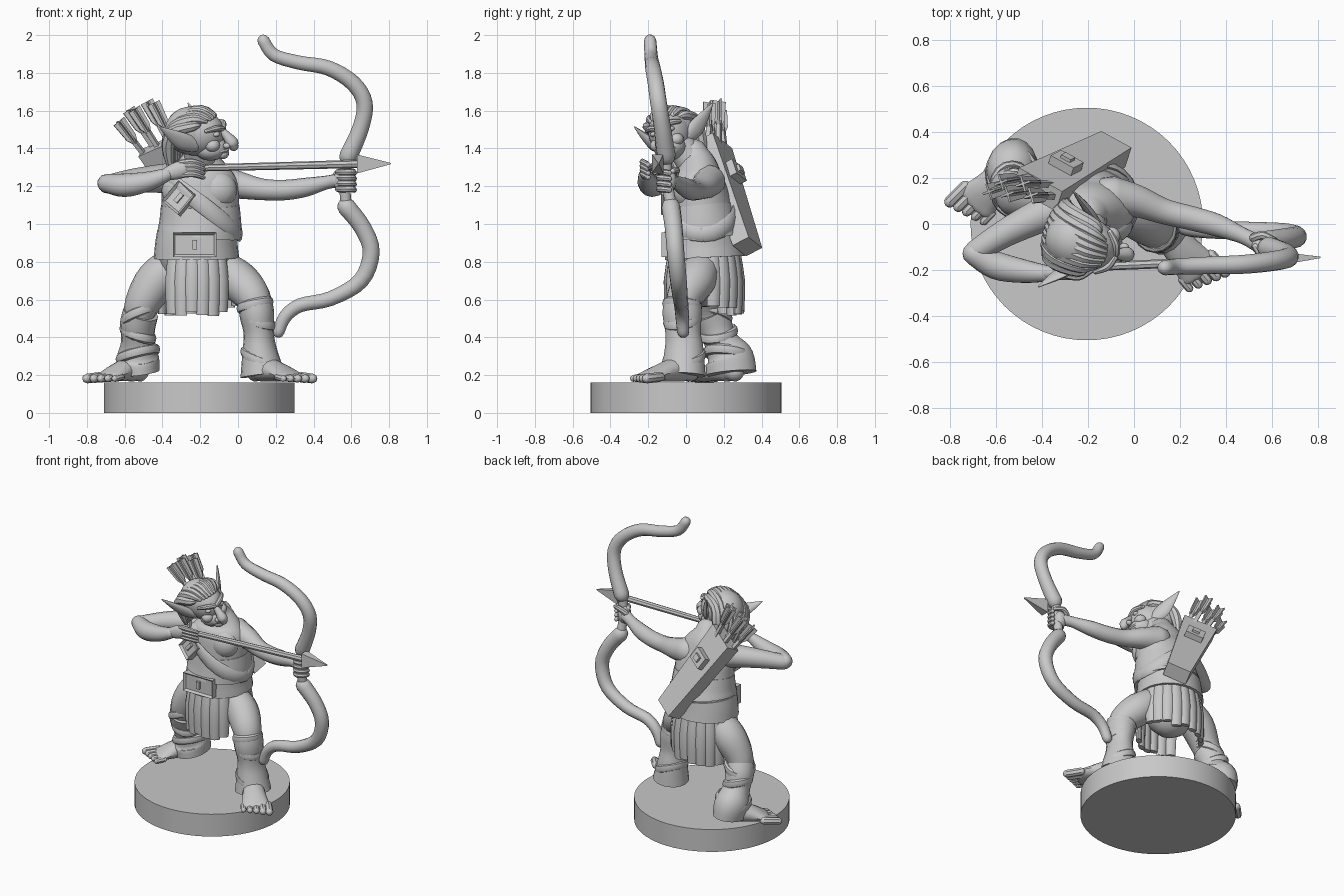
import bpy, bmesh, math, random
from mathutils import Vector, Matrix

random.seed(4)
if "Cube" in bpy.data.objects:
    bpy.data.objects.remove(bpy.data.objects["Cube"], do_unlink=True)

grey = bpy.data.materials.new("plain_grey")
grey.use_nodes = True
grey.diffuse_color = (.58, .58, .58, 1)
grey.node_tree.nodes["Principled BSDF"].inputs["Base Color"].default_value = (.58, .58, .58, 1)
parts = []


def finish(name, bm, M=None):
    """Turn a bmesh into a named, coloured object."""
    if M is not None:
        bm.transform(M)
    bmesh.ops.recalc_face_normals(bm, faces=bm.faces)
    mesh = bpy.data.meshes.new(name)
    bm.to_mesh(mesh)
    bm.free()
    mesh.materials.append(grey)
    obj = bpy.data.objects.new(name, mesh)
    bpy.context.collection.objects.link(obj)
    parts.append(obj)
    return obj


def spline(rows, steps):
    """Smooth a list of number rows with a Catmull-Rom spline."""
    out = []
    for i in range(len(rows) - 1):
        p, q, r, s = (rows[max(0, min(len(rows) - 1, i + k))] for k in (-1, 0, 1, 2))
        for k in range(steps):
            t = k / steps
            out.append([b + .5 * t * (c - a + t * (2*a - 5*b + 4*c - d + t * (3*(b - c) + d - a)))
                        for a, b, c, d in zip(p, q, r, s)])
    return out + [list(rows[-1])]


def loft(name, stations, side=(1, 0, 0), n=14, steps=4, round_ends=True, M=None):
    """Skin elliptical rings (x, y, z, radius along side, other radius) along a path."""
    rows = spline([s if len(s) == 5 else (*s, s[3]) for s in stations], steps)
    pts = [Vector(r[:3]) for r in rows]
    rings = []
    for i, r in enumerate(rows):
        t = (pts[min(i + 1, len(pts) - 1)] - pts[max(i - 1, 0)]).normalized()
        s = side(pts[i]) if callable(side) else Vector(side)
        a = (s - t * s.dot(t)).normalized()
        rings.append((pts[i], a, t.cross(a), t, max(r[3], .002), max(r[4], .002)))
    if round_ends:
        def dome(ring, sign):
            p, a, b, t, ra, rb = ring
            out = []
            for angle in (.6, 1.1, 1.45):
                c, d = math.cos(angle), math.sin(angle) * min(ra, rb) * sign
                out.append((p + t * d, a, b, t, ra * c, rb * c))
            return out
        rings = dome(rings[0], -1)[::-1] + rings + dome(rings[-1], 1)
    bm = bmesh.new()
    phase, grow = (math.pi / 4, math.sqrt(2)) if n == 4 else (0, 1)
    loops = []
    for p, a, b, t, ra, rb in rings:
        angles = [phase + math.tau * k / n for k in range(n)]
        loops.append([bm.verts.new(p + grow * (a * ra * math.cos(u) + b * rb * math.sin(u))) for u in angles])
    for lo, hi in zip(loops, loops[1:]):
        for k in range(n):
            bm.faces.new((lo[k], lo[k - 1], hi[k - 1], hi[k]))
    bm.faces.new(loops[0])
    bm.faces.new(loops[-1])
    return finish(name, bm, M)


def slab(name, stations, side=(1, 0, 0), M=None):
    """Straight square-edged bar."""
    return loft(name, stations, side, n=4, steps=1, round_ends=False, M=M)


def ball(name, centre, size, M=None):
    bm = bmesh.new()
    bmesh.ops.create_uvsphere(bm, u_segments=20, v_segments=14, radius=1)
    bm.transform(Matrix.LocRotScale(Vector(centre), None, Vector(size)))
    return finish(name, bm, M)


def buckle(name, w, h, M):
    """Plate with a sunken middle, facing -y."""
    bm = bmesh.new()
    bmesh.ops.create_cube(bm, size=1)
    bm.transform(Matrix.Diagonal((w, .05, h, 1)))
    front = min(bm.faces, key=lambda f: f.calc_center_median().y)
    bmesh.ops.inset_region(bm, faces=[front], thickness=.018)
    bmesh.ops.translate(bm, verts=front.verts, vec=(0, .015, 0))
    finish(name, bm, M)
    slab(name + "_prong", [(0, -.014, -h * .2, .012), (0, -.014, h * .2, .012)], M=M)


# Base disc
bm = bmesh.new()
bmesh.ops.create_cone(bm, cap_ends=True, segments=64, radius1=.505, radius2=.505, depth=.16)
finish("base_disc", bm, Matrix.Translation((-.205, 0, .08)))

# Torso, tunic hem and belt
torso = [(-.21, .1, .7, .16, .14), (-.22, .1, .8, .2, .185), (-.22, .095, .88, .21, .195),
         (-.21, .09, .97, .205, .185), (-.2, .075, 1.1, .205, .168), (-.2, .06, 1.22, .2, .145),
         (-.2, .06, 1.3, .15, .11), (-.2, .04, 1.37, .08, .08)]
loft("torso", torso, n=28)


def around(u, z, out=0):
    """Point on the torso surface at angle u and height z."""
    lo, hi = next((a, b) for a, b in zip(torso, torso[1:]) if z <= b[2])
    f = (z - lo[2]) / (hi[2] - lo[2])
    x, y, _, rx, ry = (a + (b - a) * f for a, b in zip(lo, hi))
    return Vector((x + (rx + out) * math.cos(u), y + (ry + out) * math.sin(u), z))


def outward(p):
    return Vector((p.x + .2, p.y - .07, 0))


loft("tunic_hem", [(-.205, .09, .945, .222, .21), (-.2, .085, 1.0, .218, .195), (-.2, .075, 1.1, .208, .171)],
     n=28, round_ends=False)
loft("belt", [(-.22, .1, .82, .226, .212), (-.22, .097, .88, .22, .206), (-.215, .095, .95, .213, .2)],
     n=28, round_ends=False)
buckle("belt_buckle", .23, .13, Matrix.Translation((-.23, -.105, .89)))

# Chest muscles under the tunic
for x in (-.3, -.11):
    ball("chest_muscle", (x, -.005, 1.18), (.105, .08, .1))

# Chest strap running round the torso
strap = []
for k in range(25):
    u = math.tau * k / 24
    strap.append((*around(u, 1.11 - .16 * math.cos(u), .015), .016, .045))
loft("chest_strap", strap, outward, n=8, steps=1)
buckle("strap_buckle", .12, .14, Matrix.Translation((-.31, -.09, 1.135)) @ Matrix.Rotation(.7, 4, "Y")
       @ Matrix.Rotation(-.3, 4, "Z"))

# Ragged skirt strips, front and back
for start, end, count in ((-2.25, -.85, 6), (.25, 2.9, 10)):
    for k in range(count):
        u = start + (end - start) * k / (count - 1)
        top, drop = around(u, .84, -.01), random.uniform(.51, .57)
        out = Vector((math.cos(u), math.sin(u), 0))
        low = top + out * .015
        loft("skirt_strip", [(*top, .015, .035), (low.x, low.y, .7, .022, .042), (low.x, low.y, drop, .018, .034)],
             out, n=8, steps=2, round_ends=False)

# Legs and leggings
loft("right_leg", [(-.33, .12, .79, .1), (-.43, .125, .7, .112), (-.51, .12, .57, .092),
                   (-.53, .15, .45, .07), (-.56, .22, .22, .05)])
loft("left_leg", [(-.1, .09, .78, .09), (0, .05, .7, .108), (.08, -.01, .61, .094),
                  (.1, -.02, .5, .075), (.12, 0, .22, .05)])
loft("right_legging", [(-.515, .125, .53, .095), (-.53, .15, .47, .095), (-.53, .175, .4, .088),
                       (-.53, .2, .35, .095, .1), (-.53, .23, .29, .112, .13), (-.52, .24, .21, .105, .135)],
     n=18, round_ends=False)
loft("left_legging", [(.09, -.02, .59, .09, .1), (.1, -.02, .52, .092, .105), (.11, -.015, .42, .08, .095),
                      (.115, -.01, .33, .092, .105), (.13, -.015, .2, .118, .12)], n=18, round_ends=False)
for name, x, y, z, r, tilt in (("right", -.52, .135, .52, .085, .04), ("right", -.53, .17, .42, .08, -.03),
                               ("right", -.53, .22, .31, .1, .03), ("left", .09, -.02, .57, .08, .02),
                               ("left", .105, -.02, .49, .076, -.03), ("left", .12, -.01, .29, .09, -.04)):
    fold = []
    for k in range(17):
        u = math.tau * k / 16
        fold.append((x + r * math.cos(u), y + r * 1.1 * math.sin(u), z + tilt * math.cos(u + .5), .028, .018))
    loft(name + "_legging_fold", fold, (0, 0, 1), n=8, steps=1)

# Bare feet with five toes
for name, ankle, tip, big in (("right", (-.56, .22), (-.69, .09), 1), ("left", (.13, -.02), (.285, -.205), -1)):
    a, b = Vector((*ankle, 0)), Vector((*tip, 0))
    d = (b - a).normalized()
    across = Vector((-d.y, d.x, 0))
    heel, mid = a - d * .05, a.lerp(b, .55)
    loft(name + "_foot", [(heel.x, heel.y, .22, .055, .055), (a.x, a.y, .235, .065, .07),
                          (mid.x, mid.y, .215, .078, .05), (b.x, b.y, .19, .095, .026)], across)
    for k in range(5):
        root = b + across * (k - 2) * .041 * big - d * .02
        end = root + d * (.092 - .011 * k)
        r = .026 - .002 * k
        loft(name + "_toe", [(root.x, root.y, .19, r), (end.x, end.y, .182, r)], across, n=8, steps=2)

# Arms
loft("left_arm", [(-.1, .12, 1.225, .09), (.01, .1, 1.205, .072), (.13, .055, 1.183, .057), (.25, .025, 1.18, .054),
                  (.36, -.005, 1.195, .05), (.47, -.05, 1.22, .036), (.53, -.08, 1.23, .038)], (0, 0, 1))
loft("right_upper_arm", [(-.3, .08, 1.24, .09), (-.42, .03, 1.24, .075), (-.56, -.04, 1.23, .062),
                         (-.69, -.12, 1.21, .05)], (0, 0, 1))
loft("right_forearm", [(-.695, -.13, 1.215, .05), (-.6, -.18, 1.205, .062), (-.48, -.205, 1.225, .052),
                       (-.38, -.215, 1.26, .036)], (0, 0, 1))

# Hands gripping bow and arrow
ball("left_palm", (.55, -.09, 1.23), (.045, .04, .06))
for k in range(4):
    z = 1.185 + .03 * k
    loft("left_finger", [(.53, -.1, z, .017), (.56, -.14, z, .017), (.605, -.13, z, .017),
                         (.615, -.09, z - .005, .015)], (0, 0, 1), n=8)
loft("left_thumb", [(.52, -.06, 1.26, .02), (.56, -.05, 1.285, .018), (.61, -.07, 1.28, .014)], (0, 0, 1), n=8)
loft("right_palm", [(-.39, -.21, 1.26, .032), (-.33, -.215, 1.28, .045, .03), (-.28, -.215, 1.295, .045, .028)],
     (0, 0, 1))
for k in range(4):
    z = 1.325 - .022 * k
    loft("right_finger", [(-.3, -.22, z, .016), (-.24, -.23, z + .005, .016), (-.185, -.2, z - .012, .013)],
         (0, 0, 1), n=8)

# Neck and head, turned towards the bow and tilted
H = (Matrix.Translation((-.205, -.08, 1.465)) @ Matrix.Rotation(math.radians(70), 4, "Z")
     @ Matrix.Rotation(math.radians(-16), 4, "Y"))
loft("neck", [(-.2, .05, 1.3, .085), (-.2, -.03, 1.42, .08)])
ball("skull", (0, .01, .02), (.115, .148, .125), H)
ball("jaw", (0, -.06, -.065), (.085, .09, .065), H)
ball("chin", (0, -.125, -.095), (.04, .03, .03), H)
loft("nose", [(0, -.125, .035, .018), (0, -.152, .005, .024), (0, -.18, -.035, .034), (0, -.188, -.055, .026)],
     n=10, M=H)
for name, sign in (("left", 1), ("right", -1)):
    ball(name + "_eye", (sign * .05, -.113, .025), (.02, .022, .014), H)
    ball(name + "_cheek", (sign * .055, -.09, -.035), (.04, .04, .035), H)
    ball(name + "_nostril", (sign * .026, -.16, -.045), (.018, .02, .016), H)
    loft(name + "_brow", [(sign * .01, -.135, .045, .016), (sign * .055, -.12, .058, .017),
                          (sign * .095, -.08, .055, .012)], (0, 0, 1), n=8, M=H)
    loft(name + "_ear", [(sign * .09, -.01, -.03, .036, .02), (sign * .135, .035, .005, .05, .02),
                         (sign * .18, .08, .055, .034, .014), (sign * .228, .13, .115, .004)],
         (0, -.5, 1), n=10, M=H)
loft("upper_lip", [(-.045, -.125, -.075, .01), (0, -.148, -.075, .013), (.045, -.125, -.075, .01)],
     (0, 0, 1), n=8, M=H)

# Swept-back hair
ball("hair_cap", (0, .045, .03), (.128, .138, .128), H)
for k in range(9):
    s = (k - 4) / 4
    w = math.sqrt(1 - .85 * s * s)
    loft("hair_lock", [(s * .085, -.09 * w, .07 + .04 * w, .014), (s * .11, -.01, .05 + .09 * w, .026),
                       (s * .12, .1, .03 + .065 * w, .032), (s * .11, .125 + .04 * w, -.03, .034),
                       (s * .1, .13 + .03 * w, -.12 - random.uniform(0, .04), .016)], n=8, steps=3, M=H)

# Bow limbs and handle
loft("bow_upper_limb", [(.135, -.19, 1.97, .033), (.19, -.185, 1.895, .035), (.32, -.18, 1.855, .038),
                        (.48, -.175, 1.825, .041), (.61, -.16, 1.745, .043), (.67, -.145, 1.64, .044),
                        (.65, -.125, 1.51, .045), (.585, -.105, 1.36, .05)], (0, 1, 0))
loft("bow_lower_limb", [(.575, -.08, 1.09, .05), (.66, -.065, .98, .047), (.705, -.055, .85, .046),
                        (.65, -.04, .7, .044), (.49, -.03, .605, .04), (.33, -.025, .57, .038),
                        (.25, -.02, .51, .036), (.215, -.015, .43, .032)], (0, 1, 0))
loft("bow_handle", [(.58, -.105, 1.36, .032), (.565, -.1, 1.23, .028), (.572, -.08, 1.1, .032)], (0, 1, 0))

# Nocked arrow
loft("arrow_shaft", [(-.27, -.19, 1.295, .018), (.64, -.15, 1.318, .022)], (0, 0, 1), n=8, round_ends=False)
loft("arrow_head", [(.63, -.15, 1.318, .05, .03), (.81, -.145, 1.32, .003)], (0, 0, 1), n=4, steps=1,
     round_ends=False)

# Quiver with flap pocket and spare arrows
top, bottom = Vector((-.42, .15, 1.42)), Vector((-.09, .325, .88))
up = (top - bottom).normalized()
wide = Vector((.18, -.11, .1))
wide = (wide - up * wide.dot(up)).normalized()
back = wide.cross(-up)
slab("quiver", [(*bottom, .08, .05), (*top, .115, .05)], wide)
pocket = bottom.lerp(top, .68) + back * .06
for name, half, width, depth in (("quiver_pocket", .045, .06, .03), ("quiver_pocket_clasp", .02, .025, .045)):
    slab(name, [(*(pocket - up * half), width, depth), (*(pocket + up * half), width, depth)], wide)
for k in range(5):
    off = wide * (k - 2) * .042 + back * (.02 if k % 2 else -.02)
    lean = (up + off * 1.2 + Vector((0, .06 + .07 * k, 0))).normalized()
    root = top + off - up * .1
    tip = root + lean * random.uniform(.3, .33)
    slab("spare_arrow", [(*root, .012), (*tip, .012)], wide)
    for blade in (wide + back, wide - back):
        low, mid = tip - lean * .14, tip - lean * .1
        slab("fletching", [(*low, .01, .005), (*mid, .03, .005), (*(tip + lean * .01), .036, .005)], blade)

# Smooth shading with crisp edges
bpy.ops.object.select_all(action="DESELECT")
for obj in parts:
    obj.select_set(True)
bpy.context.view_layer.objects.active = parts[0]
bpy.ops.object.shade_smooth_by_angle(angle=math.radians(40))
